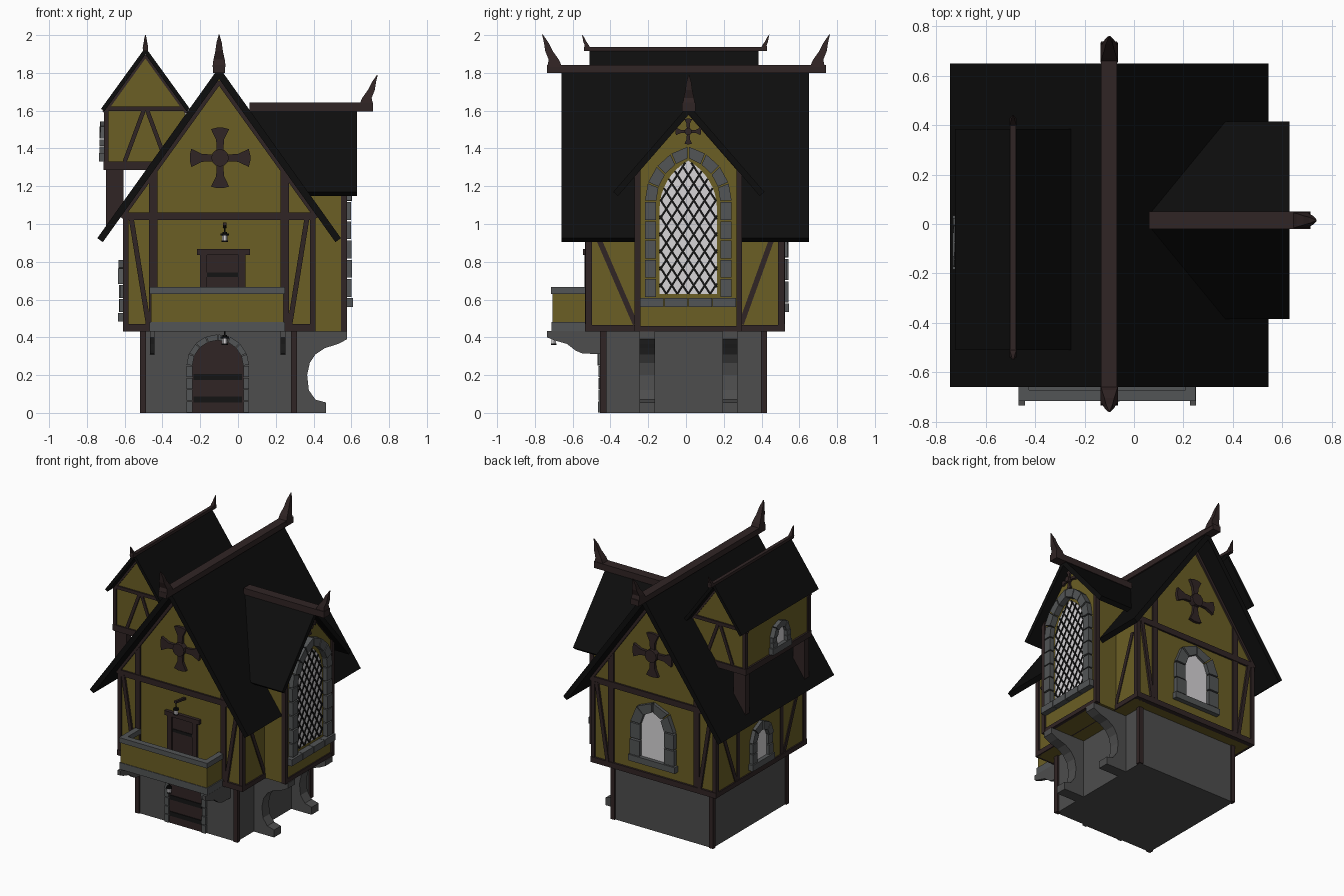
import bpy, bmesh, math, random

if "Cube" in bpy.data.objects:
    bpy.data.objects.remove(bpy.data.objects["Cube"])
random.seed(4)


def mat(name, r, g, b):
    m = bpy.data.materials.new(name)
    m.diffuse_color = (r, g, b, 1)
    m.use_nodes = True
    m.node_tree.nodes["Principled BSDF"].inputs["Base Color"].default_value = m.diffuse_color
    return m


PLASTER = mat("yellow plaster", 0.145, 0.112, 0.018)
STONE = mat("base stone", 0.075, 0.075, 0.075)
TRIM = mat("trim stone", 0.085, 0.09, 0.092)
WOOD = mat("dark timber", 0.030, 0.018, 0.018)
ROOF = mat("black roof", 0.004, 0.004, 0.004)
IRON = mat("black iron", 0.007, 0.007, 0.007)
GLASS = mat("pale glass", 0.68, 0.66, 0.68)


def finish(name, bm, m):
    bmesh.ops.recalc_face_normals(bm, faces=bm.faces)
    me = bpy.data.meshes.new(name)
    bm.to_mesh(me)
    bm.free()
    me.materials.append(m)
    ob = bpy.data.objects.new(name, me)
    bpy.context.collection.objects.link(ob)
    return ob


def prisms(name, axis, items, m):
    """items: (2D outline, start, end) extruded along the axis."""
    put = {'x': lambda u, v, w: (w, u, v), 'y': lambda u, v, w: (u, w, v), 'z': lambda u, v, w: (u, v, w)}[axis]
    bm = bmesh.new()
    for pts, a, b in items:
        A = [bm.verts.new(put(u, v, a)) for u, v in pts]
        B = [bm.verts.new(put(u, v, b)) for u, v in pts]
        bm.faces.new(A)
        bm.faces.new(B[::-1])
        n = len(pts)
        for i in range(n):
            bm.faces.new((A[i], B[i], B[(i + 1) % n], A[(i + 1) % n]))
    return finish(name, bm, m)


def rect(u0, u1, v0, v1):
    return [(u0, v0), (u1, v0), (u1, v1), (u0, v1)]


def bar(p, q, w):
    dx, dy = q[0] - p[0], q[1] - p[1]
    l = math.hypot(dx, dy)
    nx, ny = -dy / l * w / 2, dx / l * w / 2
    return [(p[0] + nx, p[1] + ny), (q[0] + nx, q[1] + ny), (q[0] - nx, q[1] - ny), (p[0] - nx, p[1] - ny)]


def box(name, x, y, z, m):
    return prisms(name, 'z', [(rect(*x, *y), *z)], m)


def chevron(c, half, eave, apex, t):
    """Cross-section of a pitched roof with square-cut eaves."""
    s = (apex - eave) / half
    l = math.hypot(1, s)
    ox, oz, v = t * s / l, t / l, t * l
    return [(c - half, eave), (c, apex), (c + half, eave), (c + half - ox, eave - oz), (c, apex - v), (c - half + ox, eave - oz)]


def arch(half, z0, spring, top, nside, narc):
    """Right half of a pointed arch, from the foot to the apex."""
    h = top - spring
    k = (h * h - half * half) / (2 * half)
    end = math.atan2(h, k)
    pts = [(half, z0 + (spring - z0) * i / nside) for i in range(nside)]
    return pts + [((half + k) * math.cos(end * i / narc) - k, spring + (half + k) * math.sin(end * i / narc))
                  for i in range(narc + 1)]


def outline(c, half_pts):
    return [(c + u, v) for u, v in half_pts] + [(c - u, v) for u, v in half_pts[-2::-1]]


def arch_stones(name, axis, c, inner, outer, a, b):
    items = []
    mix = lambda p, q, t: (p[0] + (q[0] - p[0]) * t, p[1] + (q[1] - p[1]) * t)
    for s in (1, -1):
        for i in range(len(inner) - 1):
            q = [mix(inner[i], inner[i + 1], .04), mix(outer[i], outer[i + 1], .04),
                 mix(outer[i], outer[i + 1], .96), mix(inner[i], inner[i + 1], .96)]
            items.append(([(c + s * u, v) for u, v in q], a, b + (b - a) * random.uniform(-.15, .1)))
    return prisms(name, axis, items, TRIM)


def horn(name, x, y, z, dx, dy, s):
    """Curved finial that leans outwards along (dx, dy)."""
    bm = bmesh.new()
    rows = []
    for o, h, w, d in ((-.04, -.01, .035, .04), (-.035, .03, .03, .027), (-.01, .075, .02, .02),
                       (.005, .12, .014, .012), (.025, .163, .002, .002)):
        rows.append([bm.verts.new((x + s * (dx * (o + e * d) + dy * f * w), y + s * (dy * (o + e * d) + dx * f * w), z + s * h))
                     for e, f in ((-1, -1), (1, -1), (1, 1), (-1, 1))])
    for r, q in zip(rows, rows[1:]):
        for i in range(4):
            bm.faces.new((r[i], r[(i + 1) % 4], q[(i + 1) % 4], q[i]))
    bm.faces.new(rows[0])
    bm.faces.new(rows[-1])
    finish(name, bm, WOOD)


def cross(name, axis, c, z, r, a, b):
    items = []
    for k in range(4):
        ca, sa = math.cos(k * math.pi / 2), math.sin(k * math.pi / 2)
        arm = [(0, -.1), (.6, -.13), (.95, -.3), (1, -.1), (1, .1), (.95, .3), (.6, .13), (0, .1)]
        items.append(([(c + r * (u * ca - v * sa), z + r * (u * sa + v * ca)) for u, v in arm], a, b))
    items.append(([(c + .29 * r * math.cos(t * math.pi / 6), z + .29 * r * math.sin(t * math.pi / 6)) for t in range(12)],
                  a, b + (b - a) * .5))
    prisms(name, axis, items, WOOD)


# stone ground floor with timber corner posts
box("ground_floor", (-.51, .3), (-.445, .42), (0, .44), STONE)
prisms("base_posts", 'z', [(rect(x, x + .033, y, y + .033), 0, .43) for x in (-.52, .28) for y in (-.455, .397)], WOOD)

# upper storey, bay and turret walls
prisms("upper_walls", 'y', [([(-.6, .43), (.4, .43), (.4, 1.07), (-.1, 1.77), (-.6, 1.07)], -.52, .51)], PLASTER)
prisms("bay_walls", 'x', [([(-.265, .43), (.29, .43), (.29, 1.28), (.012, 1.6), (-.265, 1.28)], .2, .565)], PLASTER)
prisms("turret_walls", 'y', [([(-.7, 1.29), (-.28, 1.29), (-.28, 1.6), (-.49, 1.89), (-.7, 1.6)], -.43, .31)], PLASTER)

# roofs
prisms("main_roof", 'y', [(chevron(-.1, .645, .925, 1.83, .036), -.66, .65)], ROOF)
prisms("bay_roof", 'x', [(chevron(.015, .4, 1.17, 1.63, .033), .06, .63)], ROOF)
prisms("turret_roof", 'y', [(chevron(-.49, .235, 1.61, 1.935, .022), -.51, .385)], ROOF)

# ridge beams and horns
box("main_ridge", (-.133, -.068), (-.735, .74), (1.8, 1.842), WOOD)
box("bay_ridge", (.06, .715), (-.02, .05), (1.595, 1.642), WOOD)
box("turret_ridge", (-.503, -.477), (-.54, .43), (1.915, 1.937), WOOD)
for s in (1, -1):
    horn("main_horn", -.1, s * .735, 1.84, 0, s, 1)
    horn("turret_horn", -.49, -.055 + s * .485, 1.934, 0, s, .42)
horn("bay_horn", .715, .015, 1.64, 1, 0, .92)

# timber framing on the front and back gables
for s, y, ty, side in ((-1, -.5, -.43, "front"), (1, .49, .31, "back")):
    e = y + s * .035
    f = [rect(-.61, .41, .43, .47), rect(-.6, .4, 1.02, 1.062)]
    for k in (1, -1):
        f += [rect(-.1 + k * .495 - .015, -.1 + k * .495 + .015, .43, 1.07),
              rect(-.1 + k * .348 - .022, -.1 + k * .348 + .022, .43, 1.28),
              bar((-.1 + k * .465, 1.03), (-.1 + k * .375, .47), .026),
              bar((-.1 + k * .52, 1.035), (-.1, 1.757), .03)]
    prisms(side + "_timbers", 'y', [(p, y, e - s * .002 * (i % 4)) for i, p in enumerate(f)], WOOD)
    cross(side + "_cross", 'y', -.095, 1.35, .16, y, e + s * .005)
    t = [rect(-.71, -.28, 1.285, 1.33), rect(-.71, -.27, 1.598, 1.622), rect(-.708, -.685, 1.3, 1.6),
         bar((-.5, 1.6), (-.6, 1.33), .022), bar((-.48, 1.6), (-.38, 1.33), .022),
         bar((-.71, 1.59), (-.49, 1.895), .022), bar((-.27, 1.59), (-.49, 1.895), .022)]
    prisms(side + "_turret_timbers", 'y', [(p, ty - s * .02, ty + s * (.012 - .001 * i)) for i, p in enumerate(t)], WOOD)

# timber framing on the long sides
for s, x, cy, side in ((1, .39, .012, "right"), (-1, -.59, 0, "left")):
    f = [rect(-.53, .52, .43, .465), rect(-.53, -.497, .43, 1.06), rect(.487, .52, .43, 1.06),
         bar((-.475, .95), (cy - .28, .47), .028), bar((.465, .95), (cy + .28, .47), .028)]
    if s < 0:
        f += [rect(-.27, -.235, .43, 1.05), rect(.235, .27, .43, 1.05), rect(-.53, .52, .93, .965)]
    prisms(side + "_timbers", 'x', [(p, x, x + s * (.02 - .001 * i)) for i, p in enumerate(f)], WOOD)
prisms("bay_posts", 'z', [(rect(.545, .578, y, y + .03), .43, 1.285) for y in (-.272, .267)], WOOD)
prisms("bay_rafters", 'x', [(bar((.012 + k * .28, 1.275), (.012, 1.595), .022), .55, .577) for k in (1, -1)]
       + [(rect(-.27, .295, .43, .46), .55, .574)], WOOD)
prisms("turret_side_timbers", 'x', [(rect(-.44, .32, 1.285, 1.33), -.713, -.69), (rect(-.44, -.415, 1.3, 1.6), -.71, -.69),
                                    (rect(.295, .32, 1.3, 1.6), -.71, -.69)], WOOD)

# brackets carrying the turret on the roof
prisms("turret_brackets", 'y', [([(-.7, 1.3), (-.605, 1.3), (-.605, 1.08), (-.7, .95)], y, y + .05)
                                for y in (-.43, .26)], WOOD)

# curved buttresses under the bay
prisms("buttresses", 'y', [([(.29, .43), (.578, .43), (.578, .39), (.53, .365), (.46, .343), (.41, .31), (.38, .265),
                             (.366, .2), (.375, .12), (.41, .07), (.465, .055), (.465, 0), (.29, 0)], y, y + .08)
                           for y in (-.245, .192)], STONE)

# leaded bay window with stone surround
pane = arch(.152, .63, 1.08, 1.335, 1, 8)
prisms("bay_glass", 'x', [(outline(.012, pane), .55, .571)], GLASS)


def inside(u, v):
    k = (.255 ** 2 - .152 ** 2) / .304
    return abs(u) <= .152 and .63 <= v and (v <= 1.08 or math.hypot(abs(u) + k, v - 1.08) <= .152 + k)


lead = []
for s in (1, -1):
    for n in range(-14, 15):
        run = [(n * .058 + s * t * .005 / 1.55, .63 + t * .005) for t in range(142)]
        run = [p for p in run if inside(*p)]
        if len(run) > 3:
            lead.append((bar((run[0][0] + .012, run[0][1]), (run[-1][0] + .012, run[-1][1]), .011), .57, .575 + s * .0005))
prisms("bay_lattice", 'x', lead, IRON)
arch_stones("bay_window_stones", 'x', .012, arch(.17, .61, 1.12, 1.35, 5, 4), arch(.23, .61, 1.12, 1.41, 5, 4), .55, .605)
prisms("bay_sill", 'x', [(rect(-.243 + i * .128, -.119 + i * .128, .56, .608), .55, .608) for i in range(4)], TRIM)
cross("bay_cross", 'x', .012, 1.49, .068, .55, .58)

# small windows: back, left and turret
for name, ax, c, hi, ho, z0, sp, ti, to, w, s in (("back", 'y', -.1, .1, .18, .58, .82, .935, 1.0, .51, 1),
                                                 ("left", 'x', 0, .068, .12, .53, .68, .745, .81, -.6, -1),
                                                 ("turret", 'x', -.075, .055, .1, 1.375, 1.45, 1.5, 1.545, -.7, -1)):
    prisms(name + "_glass", ax, [(outline(c, arch(hi, z0, sp, ti, 1, 2)), w - s * .02, w + s * .006)], GLASS)
    arch_stones(name + "_window_stones", ax, c, arch(hi, z0, sp, ti, 2, 2), arch(ho, z0, sp, to, 2, 2), w - s * .02, w + s * .03)
    prisms(name + "_sill", ax, [(rect(c - ho - .01, c + ho + .01, z0 - .045, z0), w - s * .02, w + s * .035)], TRIM)

# arched front door with iron straps
prisms("front_door", 'y', [(outline(-.107, arch(.135, 0, .25, .385, 1, 8)), -.44, -.452)], WOOD)
prisms("door_straps", 'y', [(rect(-.235, .022, z, z + .032), -.44, -.458) for z in (.055, .175)], IRON)
arch_stones("door_stones", 'y', -.107, arch(.135, 0, .25, .385, 4, 4), arch(.166, 0, .25, .416, 4, 4), -.43, -.465)

# balcony with coping and corbels
box("balcony_floor", (-.468, .25), (-.712, -.5), (.432, .482), TRIM)
for name, o, z, m in (("balcony_wall", .008, (.48, .632), PLASTER), ("balcony_coping", 0, (.63, .667), TRIM)):
    prisms(name, 'z', [([(-.468 + o, -.51), (-.468 + o, -.716 + o), (.25 - o, -.716 + o), (.25 - o, -.51), (.208 + o, -.51),
                         (.208 + o, -.672 - o), (-.426 - o, -.672 - o), (-.426 - o, -.51)], *z)], m)
prisms("balcony_corbels", 'x', [([(-.735, .433), (-.735, .4), (-.7, .385), (-.63, .365), (-.585, .33), (-.55, .315),
                                  (-.44, .31), (-.44, .433)], x, x + .025) for x in (-.467, .226)], STONE)

# balcony door
prisms("balcony_door", 'y', [(rect(-.17, .01, .48, .84), -.51, -.527), (rect(-.2, -.163, .48, .84), -.51, -.538),
                             (rect(.002, .04, .48, .84), -.51, -.538), (rect(-.218, .063, .835, .867), -.51, -.545)], WOOD)
prisms("balcony_door_straps", 'y', [(rect(-.163, .002, z, z + .022), -.51, -.531) for z in (.56, .72)], IRON)

# hanging lanterns
for y, z in ((-.62, .905), (-.7, .36)):
    ring = lambda r: [(-.07 + r * math.cos(i * math.pi / 3), y + r * math.sin(i * math.pi / 3)) for i in range(6)]
    prisms("lantern_glass", 'z', [(ring(.015), z + .006, z + .035)], GLASS)
    prisms("lantern_caps", 'z', [(ring(.018), z, z + .007), (ring(.022), z + .035, z + .045), (ring(.012), z + .045, z + .053),
                                 (ring(.004), z + .05, z + .1)], IRON)
prisms("lantern_arm", 'x', [(bar((-.515, .985), (-.63, 1.0), .016), -.079, -.061)], WOOD)
